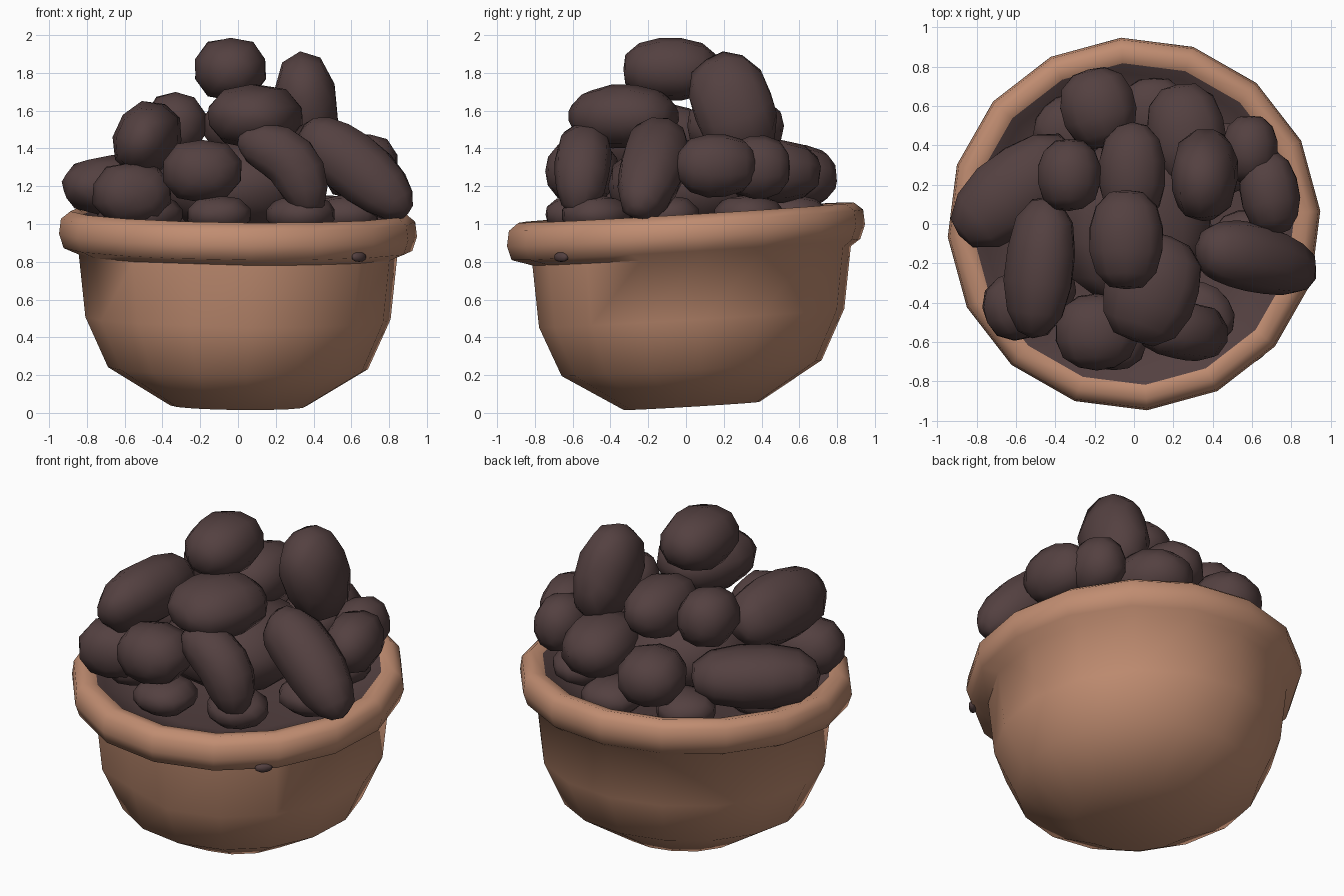
import bpy, bmesh, math, random
from mathutils import Vector, Euler

if "Cube" in bpy.data.objects:
    bpy.data.objects.remove(bpy.data.objects["Cube"])

random.seed(4)


def material(name, rgb):
    m = bpy.data.materials.new(name)
    m.diffuse_color = (*rgb, 1)
    m.use_nodes = True
    m.node_tree.nodes["Principled BSDF"].inputs["Base Color"].default_value = m.diffuse_color
    return m


CLAY = material("clay", (0.53, 0.265, 0.165))
DARK = material("dark brown", (0.088, 0.052, 0.052))


def finish(bm, name, mats):
    bmesh.ops.recalc_face_normals(bm, faces=bm.faces)
    me = bpy.data.meshes.new(name)
    bm.to_mesh(me)
    bm.free()
    for m in mats:
        me.materials.append(m)
    me.shade_smooth()
    ob = bpy.data.objects.new(name, me)
    bpy.context.collection.objects.link(ob)
    return ob


# Bowl: 16-sided, slightly tilted, thick rolled rim, dark inside
PROFILE = [(0.36, 0.035), (0.69, 0.235), (0.81, 0.50), (0.845, 0.83),
           (0.925, 0.865), (0.95, 0.94), (0.94, 1.02), (0.89, 1.06),
           (0.82, 1.045), (0.77, 1.0), (0.6, 0.95)]
N = 16
bm = bmesh.new()
rings = []
for j, (r, z) in enumerate(PROFILE):
    ring = []
    for i in range(N):
        a = math.radians(94 + 360 / N * i)
        x, y = r * math.cos(a), r * math.sin(a)
        if j < 4:
            y += 0.03
        if i == 7 and j in (2, 3):      # shallow dent at the front
            y += 0.06
        ring.append(bm.verts.new((x, y, max(0, z + 0.06 * y - 0.012 * x))))
    rings.append(ring)
bm.faces.new(rings[0])
for j in range(len(rings) - 1):
    for i in range(N):
        k = (i + 1) % N
        f = bm.faces.new((rings[j][i], rings[j][k], rings[j + 1][k], rings[j + 1][i]))
        f.material_index = 1 if j >= 8 else 0
f = bm.faces.new(rings[-1])
f.material_index = 1
bowl = finish(bm, "bowl", [CLAY, DARK])
bowl.data.set_sharp_from_angle(angle=math.radians(65))


# Beans: low-poly rounded lumps
def rounded(seg=10, ring=7):
    bm = bmesh.new()
    bmesh.ops.create_uvsphere(bm, u_segments=seg, v_segments=ring, radius=1)
    p = 2.4
    for v in bm.verts:
        s = sum(abs(c) ** p for c in v.co) ** (-1 / p)
        v.co *= s * random.uniform(1.0, 1.04)
    return bm


def bean(name, center, width, length, height=0.165, yaw=0, pitch=0, roll=0):
    bm = rounded()
    e = Euler([math.radians(a) for a in (pitch, roll, yaw)]).to_matrix()
    for v in bm.verts:
        # long axis of the sphere runs along local y
        c = Vector((v.co.x * width, v.co.z * length, v.co.y * height))
        v.co = e @ c + Vector(center)
    finish(bm, name, [DARK])


def bent_bean(name, a, b, c, r):
    """Bean curved along a quadratic path from a to c, pulled towards b."""
    a, b, c = Vector(a), Vector(b), Vector(c)
    bm = rounded(10, 10)
    for v in bm.verts:
        t = (v.co.z + 1) / 2
        p = a * (1 - t) ** 2 + b * 2 * t * (1 - t) + c * t * t
        d = ((b - a) * (1 - t) + (c - b) * t).normalized()
        u = d.cross(Vector((0, 1, 0))).normalized()
        w = d.cross(u)
        v.co = p + (u * v.co.x + w * v.co.y) * r
    finish(bm, name, [DARK])


# Heaped beans: x, y, z, half width, half length, yaw
HEAP = [
    (-0.04, -0.08, 1.82, 0.19, 0.25, 0),
    (0.09, -0.33, 1.57, 0.24, 0.28, -20),
    (-0.33, 0.25, 1.53, 0.16, 0.18, 0),
    (-0.01, 0.26, 1.52, 0.17, 0.25, 0),
    (-0.18, 0.59, 1.25, 0.19, 0.2, 15),
    (-0.6, 0.17, 1.2, 0.21, 0.36, -52),
    (0.27, 0.45, 1.28, 0.2, 0.26, 10),
    (0.59, 0.38, 1.3, 0.14, 0.17, 0),
    (0.69, 0.16, 1.31, 0.15, 0.21, 10),
    (-0.19, -0.55, 1.28, 0.21, 0.19, 0),
    (-0.56, -0.41, 1.16, 0.21, 0.17, 15),
]
for n, (x, y, z, w, l, yaw) in enumerate(HEAP):
    bean(f"bean_{n + 1}", (x, y, z), w, l, yaw=yaw)

# Half-buried layer under the heap, and the filled middle
for i in range(8):
    a = math.radians(45 * i - 100)
    bean(f"buried_bean_{i + 1}", (0.58 * math.cos(a), 0.58 * math.sin(a), 1.05),
         0.17, 0.17, 0.1, 45 * i)
bean("heap_core", (0, 0, 1.2), 0.4, 0.4, 0.24)

# Tilted long bean, upright bean and two curved beans in front
bean("tilted_bean", (-0.48, -0.22, 1.45), 0.165, 0.35, 0.2, -6, 0, 25)
bean("upright_bean", (0.36, 0.25, 1.62), 0.165, 0.21, 0.29, 0, 20, -6)
bent_bean("curved_bean_right", (0.33, -0.13, 1.48), (0.58, -0.14, 1.38), (0.89, -0.26, 1.06), 0.17)
bent_bean("curved_bean_front", (0.01, -0.53, 1.42), (0.36, -0.54, 1.43), (0.37, -0.57, 1.05), 0.145)

# Small dark speck under the rim
bm = rounded(8, 6)
for v in bm.verts:
    c = Vector((v.co.x * 0.05, v.co.y * 0.02, v.co.z * 0.025))
    v.co = Euler((0, 0, math.radians(44))).to_matrix() @ c + Vector((0.64, -0.66, 0.825))
finish(bm, "speck", [DARK])
